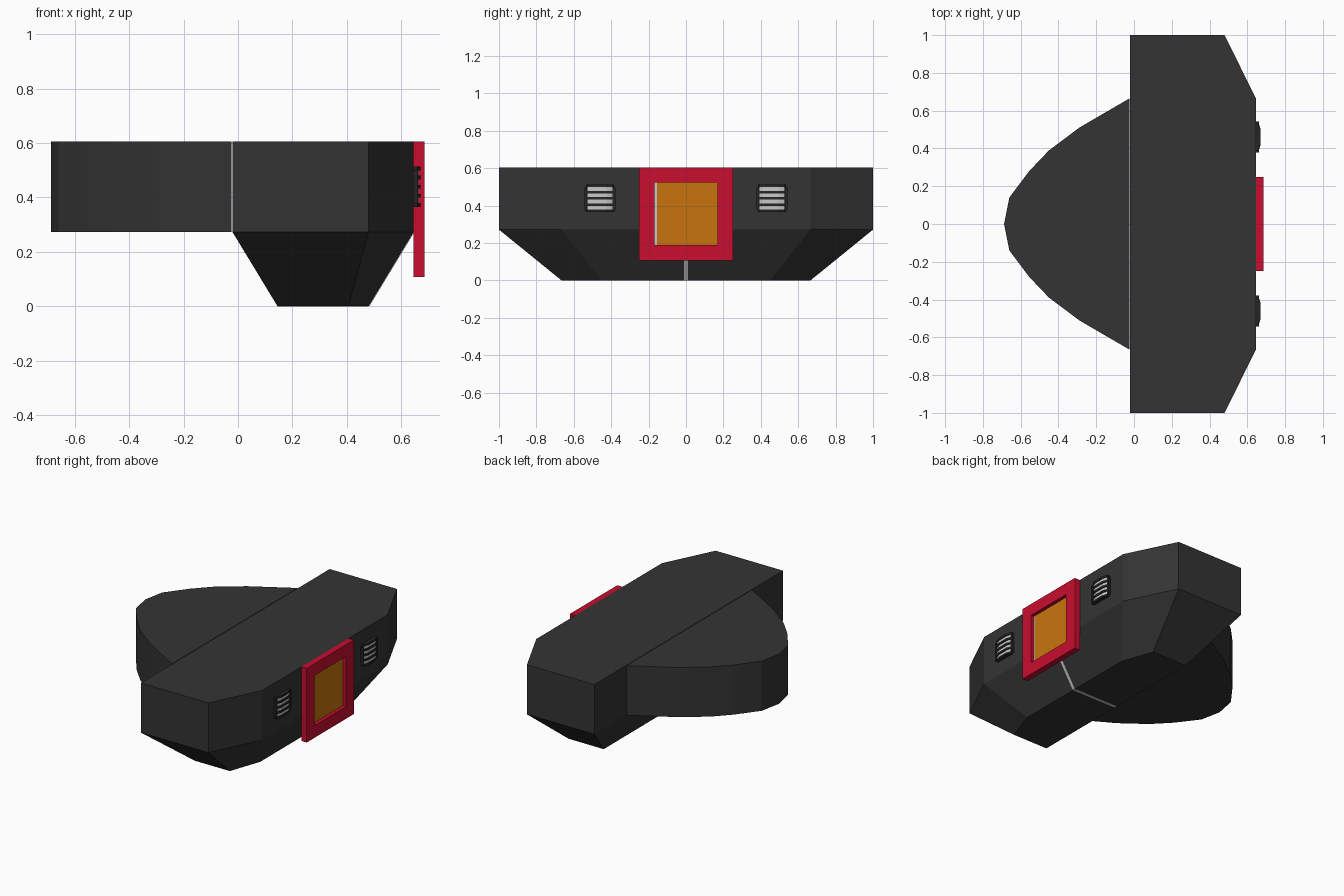
import bpy, bmesh

if "Cube" in bpy.data.objects:
    bpy.data.objects.remove(bpy.data.objects["Cube"], do_unlink=True)


def material(name, r, g, b):
    m = bpy.data.materials.new(name)
    m.use_nodes = True
    m.diffuse_color = (r, g, b, 1)
    m.node_tree.nodes["Principled BSDF"].inputs["Base Color"].default_value = (r, g, b, 1)
    return m


charcoal = material("charcoal", 0.034, 0.034, 0.034)
black = material("soft black", 0.018, 0.018, 0.018)
red = material("red", 0.58, 0.004, 0.028)
amber = material("amber", 0.58, 0.175, 0.004)
silver = material("silver", 0.58, 0.58, 0.58)


def loft(name, low, z0, high, z1, mat):
    """Closed solid between two outlines with the same number of points."""
    bm = bmesh.new()
    a = [bm.verts.new((x, y, z0)) for x, y in low]
    b = [bm.verts.new((x, y, z1)) for x, y in high]
    bm.faces.new(a[::-1])
    bm.faces.new(b)
    n = len(a)
    for i in range(n):
        j = (i + 1) % n
        bm.faces.new((a[i], a[j], b[j], b[i]))
    bmesh.ops.recalc_face_normals(bm, faces=bm.faces)
    mesh = bpy.data.meshes.new(name)
    bm.to_mesh(mesh)
    bm.free()
    mesh.materials.append(mat)
    obj = bpy.data.objects.new(name, mesh)
    bpy.context.collection.objects.link(obj)
    return obj


def prism(name, outline, z0, z1, mat):
    return loft(name, outline, z0, outline, z1, mat)


def box(name, x0, x1, y0, y1, z0, z1, mat):
    return prism(name, [(x0, y0), (x1, y0), (x1, y1), (x0, y1)], z0, z1, mat)


def mirrored(half):
    """Complete an outline by reflecting it across y = 0."""
    return half + [(x, -y) for x, y in reversed(half) if y != 0]


MID, TOP = 0.272, 0.605
FACE = 0.645

# Main hull and its tapered underside
deck = mirrored([(-0.02, -1), (0.48, -1), (FACE, -0.665)])
keel = mirrored([(0.145, -0.665), (0.405, -0.665), (0.48, -0.45)])
prism("main_hull", deck, MID, TOP, charcoal)
loft("tapered_underside", keel, 0, deck, MID, charcoal)

# Rounded nose section, split from the hull by a hairline gap
nose = mirrored([(-0.024, 0.665), (-0.29, 0.51), (-0.45, 0.39), (-0.555, 0.28),
                 (-0.66, 0.14), (-0.688, 0)])
prism("rounded_nose", nose, MID, TOP, charcoal)

# Centre seam down the slope and along the bottom
slope = 0.165 / MID
seam_low = [(0.47, -0.01), (0.483, -0.01), (0.483, 0.01), (0.47, 0.01)]
seam_high = [(x + slope * MID, y) for x, y in seam_low]
loft("seam_slope", seam_low, 0, seam_high, MID, silver)
box("seam_bottom", 0.145, 0.48, -0.01, 0.01, 0, 0.004, silver).location.z = -0.001

# Framed panel on the flat side
box("frame_top", FACE, 0.685, -0.25, 0.25, 0.525, TOP, red)
box("frame_bottom", FACE, 0.685, -0.25, 0.25, 0.108, 0.19, red)
for s, word in ((-1, "right"), (1, "left")):
    y0, y1 = sorted((s * 0.168, s * 0.25))
    box("frame_side_" + word, FACE, 0.685, y0, y1, 0.19, 0.525, red)
box("panel_pane", FACE, 0.662, -0.156, 0.168, 0.19, 0.525, amber)
box("panel_edge_strip", FACE, 0.662, -0.168, -0.156, 0.19, 0.525, silver)

# Bulging slatted vents on either side of the panel
for s, word in ((-1, "front"), (1, "back")):
    def bulge(width, depth):
        half = [(0, -width), (depth * 0.55, -width * 0.94), (depth, -width * 0.5)]
        return [(FACE + x, s * 0.46 + y) for x, y in mirrored(half)]

    prism("vent_core_" + word, bulge(0.072, 0.02), 0.375, 0.5, silver)
    for i in range(5):
        z = 0.372 + i * 0.0335
        end = i in (0, 4)
        prism(f"vent_slat_{word}_{i}", bulge(0.072 if end else 0.08, 0.026),
              z - 0.007, z + 0.007, black)
    for e in (-1, 1):
        y = s * 0.46 + e * 0.075
        box(f"vent_end_{word}_{'a' if e < 0 else 'b'}", FACE, FACE + 0.016,
            y - 0.007, y + 0.007, 0.375, 0.5, black)
